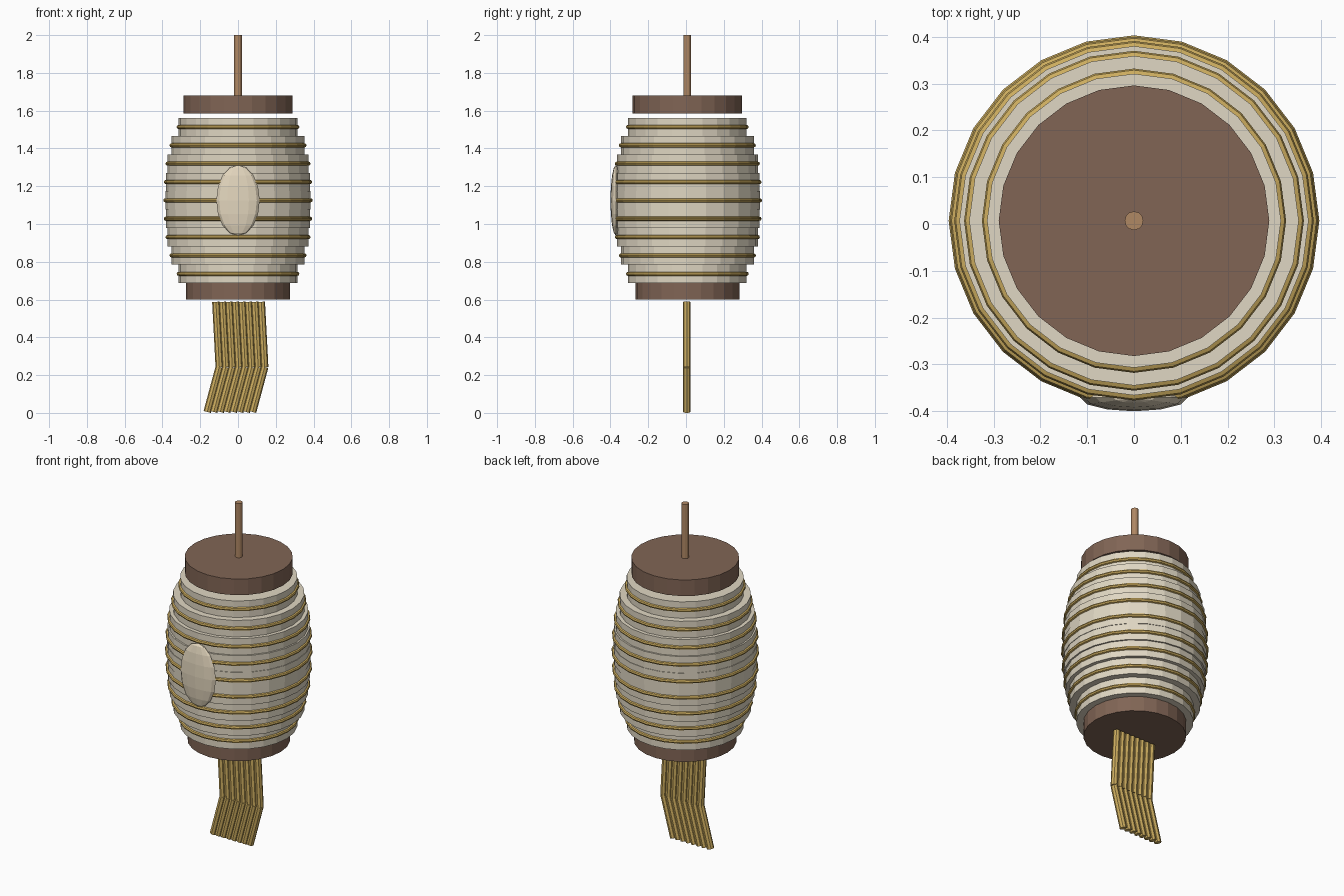
import bpy, math
from mathutils import Vector

if "Cube" in bpy.data.objects:
    bpy.data.objects.remove(bpy.data.objects["Cube"])

YC = 0.007      # axis of the lantern
ZC = 1.125      # middle height of the paper body


def srgb_mat(name, r, g, b):
    lin = [((c / 255 + 0.055) / 1.055) ** 2.4 for c in (r, g, b)]
    m = bpy.data.materials.new(name)
    m.diffuse_color = (*lin, 1)
    m.use_nodes = True
    m.node_tree.nodes["Principled BSDF"].inputs["Base Color"].default_value = m.diffuse_color
    return m


PAPER = srgb_mat("cream paper", 224, 215, 195)
EMBLEM = srgb_mat("warm cream", 228, 215, 190)
WOOD = srgb_mat("dark wood", 129, 101, 85)
ROD = srgb_mat("light wood", 176, 136, 100)
GOLD = srgb_mat("gold thread", 205, 173, 95)


def finish(name, mat):
    ob = bpy.context.object
    ob.name = name
    ob.data.materials.append(mat)
    return ob


def rod_between(name, a, b, radius, sides, mat):
    a, b = Vector(a), Vector(b)
    d = b - a
    bpy.ops.mesh.primitive_cylinder_add(
        vertices=sides, radius=radius, depth=d.length, location=(a + b) / 2,
        rotation=d.to_track_quat('Z', 'Y').to_euler())
    return finish(name, mat)


def disc(name, z0, z1, radius, sides, mat):
    bpy.ops.mesh.primitive_cylinder_add(
        vertices=sides, radius=radius, depth=z1 - z0,
        location=(0, YC, (z0 + z1) / 2))
    return finish(name, mat)


# Stepped paper bands, each with a gold hoop around its middle
STEP = 0.0972
for k in range(-4, 5):
    r = (0.385, 0.382, 0.373, 0.352, 0.314)[abs(k)]
    z = ZC + k * STEP
    disc(f"paper_band_{k + 5}", z - STEP / 2, z + STEP / 2, r, 24, PAPER)
    bpy.ops.mesh.primitive_torus_add(
        major_segments=24, minor_segments=8, major_radius=r,
        minor_radius=0.011, location=(0, YC, z))
    finish(f"gold_hoop_{k + 5}", GOLD)

# Wooden end caps and hanging rod
disc("top_cap", 1.585, 1.68, 0.289, 24, WOOD)
disc("bottom_cap", 0.60, 0.688, 0.275, 24, WOOD)
disc("hanging_rod", 1.67, 2.0, 0.02, 12, ROD)

# Oval plaque on the front
bpy.ops.mesh.primitive_uv_sphere_add(segments=12, ring_count=8, radius=1,
                                     location=(0, -0.371, ZC))
plaque = finish("front_plaque", EMBLEM)
plaque.scale = (0.115, 0.029, 0.187)

# Tassel: a row of bent strands
N = 8
for i in range(N):
    off = (i / (N - 1) - 0.5) * 0.24
    top = (off + 0.003, YC - 0.003, 0.588)
    bend = (off + 0.021, YC - 0.003, 0.243)
    tip = (off - 0.043, YC - 0.003, 0.005)
    rod_between(f"tassel_upper_{i + 1}", bend, top, 0.02, 8, GOLD)
    rod_between(f"tassel_lower_{i + 1}", tip, bend, 0.02, 8, GOLD)
